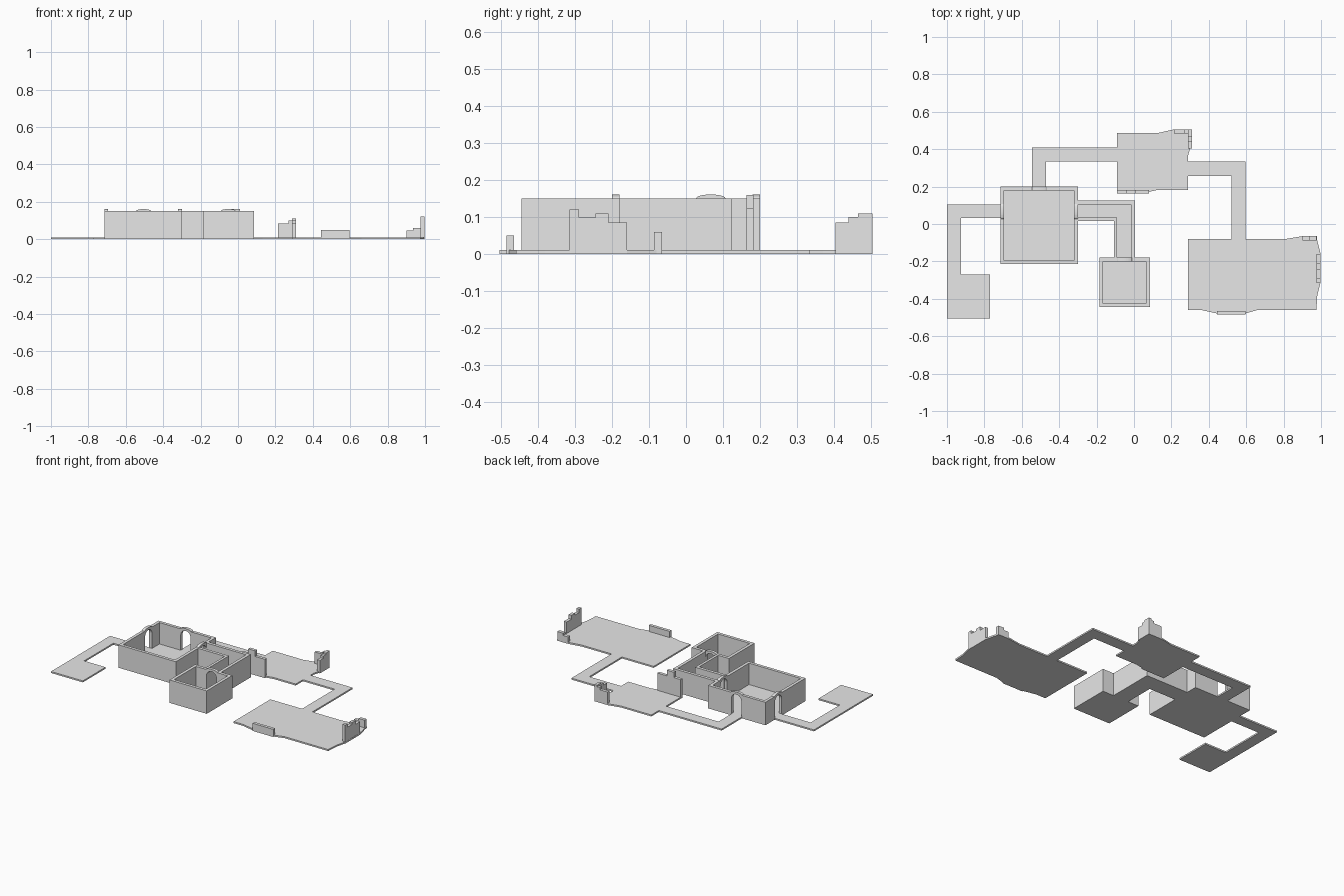
import bpy
import bmesh
import math
from mathutils import Matrix

cube = bpy.data.objects.get("Cube")
if cube:
    bpy.data.objects.remove(cube, do_unlink=True)

FLOOR, WALL = 0.01, 0.15

stone = bpy.data.materials.new("light_grey_stone")
stone.use_nodes = True
stone.diffuse_color = (0.8, 0.8, 0.8, 1)
stone.node_tree.nodes["Principled BSDF"].inputs["Base Color"].default_value = (0.8, 0.8, 0.8, 1)


def make_object(name, bm, matrix=None):
    if matrix:
        bm.transform(matrix)
    bmesh.ops.recalc_face_normals(bm, faces=bm.faces)
    mesh = bpy.data.meshes.new(name)
    bm.to_mesh(mesh)
    bm.free()
    mesh.materials.append(stone)
    obj = bpy.data.objects.new(name, mesh)
    bpy.context.collection.objects.link(obj)
    return obj


def extrude_up(bm, faces, height):
    new = bmesh.ops.extrude_face_region(bm, geom=faces)["geom"]
    verts = [v for v in new if isinstance(v, bmesh.types.BMVert)]
    bmesh.ops.translate(bm, verts=verts, vec=(0, 0, height))


def prism(name, outline, height, matrix=None):
    """Outline in xy, pulled up along z."""
    bm = bmesh.new()
    face = bm.faces.new([bm.verts.new((x, y, 0)) for x, y in outline])
    face.normal_update()
    if face.normal.z > 0:
        face.normal_flip()
    extrude_up(bm, [face], height)
    return make_object(name, bm, matrix)


def rect(x0, x1, y0, y1):
    return [(x0, y0), (x1, y0), (x1, y1), (x0, y1)]


def wall_ring(name, outer, inner):
    bm = bmesh.new()
    a, b = [[bm.verts.new((x, y, 0)) for x, y in loop] for loop in (outer, inner)]
    faces = []
    for i in range(4):
        j = (i + 1) % 4
        faces.append(bm.faces.new((a[j], a[i], b[i], b[j])))
    extrude_up(bm, faces, WALL)
    return make_object(name, bm)


def upright(x, y, turned, depth):
    """Stands a profile up in a wall, centred on x, y."""
    turn = Matrix.Rotation(math.pi / 2 if turned else 0, 4, 'Z')
    stand = Matrix.Rotation(math.pi / 2, 4, 'X')
    return Matrix.Translation((x, y, 0)) @ turn @ stand @ Matrix.Translation((0, 0, -depth / 2))


def arc(half, base, rise, steps=12):
    return [(half * math.cos(math.pi * i / steps), base + rise * math.sin(math.pi * i / steps))
            for i in range(steps + 1)]


def arched_door(wall, name, x, y, turned):
    # cut the opening, leaving the threshold
    profile = [(-0.036, FLOOR), (0.036, FLOOR)] + arc(0.036, 0.11, 0.036)
    cutter = prism("door_cutter", profile, 0.06, upright(x, y, turned, 0.06))
    cutter.hide_render = True
    mod = wall.modifiers.new("door", 'BOOLEAN')
    mod.operation, mod.solver, mod.object = 'DIFFERENCE', 'EXACT', cutter
    graph = bpy.context.evaluated_depsgraph_get()
    wall.data = bpy.data.meshes.new_from_object(wall.evaluated_get(graph))
    wall.modifiers.clear()
    bpy.data.objects.remove(cutter, do_unlink=True)
    # crown swelling over the wall top
    prism(name + "_crown", arc(0.04, WALL, 0.011), 0.02, upright(x, y, turned, 0.02))


def ruin(name, blocks):
    """Broken wall of adjoining upright blocks."""
    for i, (x0, x1, y0, y1, top) in enumerate(blocks):
        prism(f"{name}_{i + 1}", rect(x0, x1, y0, y1), top)


# Walled rooms with floors
large = wall_ring("large_room_walls", rect(-0.715, -0.30, -0.215, 0.20), rect(-0.695, -0.32, -0.195, 0.18))
prism("large_room_floor", rect(-0.695, -0.32, -0.195, 0.18), FLOOR)
arched_door(large, "west_door", -0.705, 0.067, True)
arched_door(large, "east_door", -0.31, 0.067, True)
arched_door(large, "north_door", -0.505, 0.19, False)

small = wall_ring("small_room_walls", rect(-0.185, 0.085, -0.445, -0.18), rect(-0.165, 0.065, -0.425, -0.20))
prism("small_room_floor", rect(-0.165, 0.065, -0.425, -0.20), FLOOR)
arched_door(small, "small_room_door", -0.052, -0.19, False)

# Walled corridor between the rooms
prism("corridor_floor", [(-0.30, 0.105), (-0.015, 0.105), (-0.015, -0.18),
                         (-0.09, -0.18), (-0.09, 0.035), (-0.30, 0.035)], FLOOR)
prism("corridor_outer_wall", [(-0.30, 0.125), (0.005, 0.125), (0.005, -0.18),
                              (-0.015, -0.18), (-0.015, 0.105), (-0.30, 0.105)], WALL)
prism("corridor_inner_wall", [(-0.30, 0.035), (-0.09, 0.035), (-0.09, -0.18),
                              (-0.107, -0.18), (-0.107, 0.015), (-0.30, 0.015)], WALL)

# Open paths and the west terrace
prism("west_path", [(-0.715, 0.105), (-1, 0.105), (-1, -0.27), (-0.925, -0.27),
                    (-0.925, 0.032), (-0.715, 0.032)], FLOOR)
prism("west_terrace", rect(-1, -0.77, -0.505, -0.27), FLOOR)
prism("north_path", [(-0.545, 0.20), (-0.545, 0.41), (-0.09, 0.41), (-0.09, 0.335),
                     (-0.47, 0.335), (-0.47, 0.20)], FLOOR)
prism("east_path", [(0.29, 0.335), (0.595, 0.335), (0.595, -0.08), (0.52, -0.08),
                    (0.52, 0.257), (0.29, 0.257)], FLOOR)

# Ruined terraces, with footings swelling below the broken walls
prism("north_terrace", [(-0.09, 0.165), (0.05, 0.165), (0.13, 0.183), (0.29, 0.183), (0.29, 0.37),
                        (0.31, 0.44), (0.31, 0.505), (0.21, 0.505), (0.13, 0.487), (-0.09, 0.487)], FLOOR)
prism("east_terrace", [(0.29, -0.46), (0.36, -0.46), (0.45, -0.48), (0.59, -0.48), (0.66, -0.46),
                       (0.975, -0.46), (0.98, -0.38), (0.998, -0.31), (0.998, -0.16), (0.978, -0.08),
                       (0.978, -0.065), (0.90, -0.065), (0.81, -0.08), (0.29, -0.08)], FLOOR)

ruin("north_terrace_front_ruin", [(-0.09, -0.04, 0.163, 0.183, 0.125), (-0.04, 0.01, 0.163, 0.183, 0.16),
                                  (0.01, 0.08, 0.163, 0.183, 0.123)])
ruin("north_terrace_corner_ruin", [(0.215, 0.27, 0.485, 0.505, 0.085), (0.27, 0.29, 0.485, 0.505, 0.10),
                                   (0.29, 0.31, 0.465, 0.505, 0.11), (0.29, 0.31, 0.44, 0.465, 0.10),
                                   (0.29, 0.31, 0.405, 0.44, 0.085)])
ruin("east_terrace_side_ruin", [(0.977, 0.997, -0.315, -0.29, 0.12), (0.977, 0.997, -0.29, -0.245, 0.098),
                                (0.977, 0.997, -0.245, -0.21, 0.11), (0.977, 0.997, -0.21, -0.16, 0.085)])
ruin("east_terrace_back_ruin", [(0.90, 0.935, -0.087, -0.065, 0.045), (0.935, 0.977, -0.087, -0.065, 0.06)])
ruin("east_terrace_front_ruin", [(0.445, 0.595, -0.485, -0.465, 0.05)])
